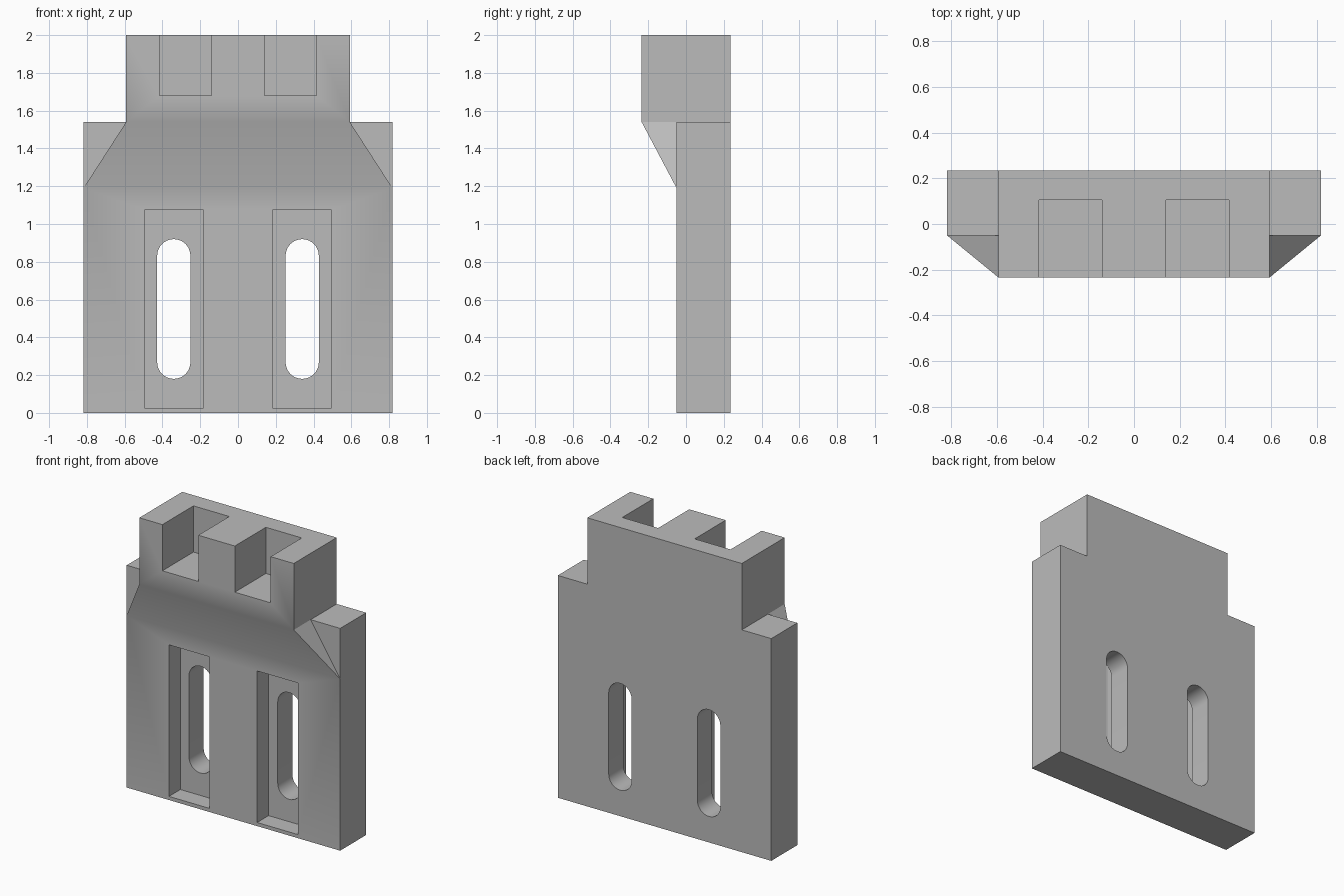
import bpy, bmesh, math

cube = bpy.data.objects.get("Cube")
if cube:
    bpy.data.objects.remove(cube, do_unlink=True)

# Main dimensions
W, H = 0.818, 0.592               # half widths of plate and head
BACK, FACE, NOSE = 0.235, -0.05, -0.235
RAMP, SHOULDER, TOP = 1.19, 1.54, 2.0

grey = bpy.data.materials.new("plain grey")
grey.use_nodes = True
colour = (0.5, 0.5, 0.5, 1)
grey.diffuse_color = colour
grey.node_tree.nodes["Principled BSDF"].inputs["Base Color"].default_value = colour


def mesh_object(name, bm):
    bmesh.ops.recalc_face_normals(bm, faces=bm.faces)
    mesh = bpy.data.meshes.new(name)
    bm.to_mesh(mesh)
    bm.free()
    mesh.materials.append(grey)
    obj = bpy.data.objects.new(name, mesh)
    bpy.context.collection.objects.link(obj)
    return obj


def prism(name, outline, y0, y1):
    """Extrude an (x, z) outline from y0 to y1."""
    bm = bmesh.new()
    face = bm.faces.new([bm.verts.new((x, y0, z)) for x, z in outline])
    grown = bmesh.ops.extrude_face_region(bm, geom=[face])["geom"]
    moved = [v for v in grown if isinstance(v, bmesh.types.BMVert)]
    bmesh.ops.translate(bm, verts=moved, vec=(0, y1 - y0, 0))
    return mesh_object(name, bm)


def rectangle(x0, x1, z0, z1):
    return [(x0, z0), (x1, z0), (x1, z1), (x0, z1)]


def stadium(x, r, z0, z1, steps=16):
    arc = [math.pi * i / steps for i in range(steps + 1)]
    return ([(x + r * math.cos(a), z1 - r + r * math.sin(a)) for a in arc]
            + [(x - r * math.cos(a), z0 + r - r * math.sin(a)) for a in arc])


# Body: plate, sloping ramp and projecting head in one shell
bm = bmesh.new()
points = {}


def face(*corners):
    for c in corners:
        if c not in points:
            points[c] = bm.verts.new(c)
    bm.faces.new([points[c] for c in corners])


def band(w0, y0, z0, w1, y1, z1):
    face((-w0, y0, z0), (w0, y0, z0), (w1, y1, z1), (-w1, y1, z1))


band(W, BACK, 0, W, FACE, 0)                    # underside
band(W, FACE, 0, W, FACE, RAMP)                 # front panel
band(W, FACE, RAMP, H, NOSE, SHOULDER)          # ramp
band(H, NOSE, SHOULDER, H, NOSE, TOP)           # head front
band(H, NOSE, TOP, H, BACK, TOP)                # head top
profile = [(W, 0), (W, SHOULDER), (H, SHOULDER), (H, TOP)]
face(*[(x, BACK, z) for x, z in profile],
     *[(-x, BACK, z) for x, z in reversed(profile)])
for s in (-1, 1):
    w, h = s * W, s * H
    low, corner = (w, FACE, RAMP), (h, FACE, SHOULDER)
    tip, outer = (h, NOSE, SHOULDER), (w, FACE, SHOULDER)
    face((w, FACE, 0), (w, BACK, 0), (w, BACK, SHOULDER), outer, low)
    face(outer, (w, BACK, SHOULDER), (h, BACK, SHOULDER), corner)
    face(tip, corner, (h, BACK, SHOULDER), (h, BACK, TOP), (h, NOSE, TOP))
    face(low, outer, corner)
    face(low, corner, tip)
body = mesh_object("mounting_plate", bm)

# Notches in the head, front pockets and through slots
cutters = []
for s, side in ((-1, "right"), (1, "left")):
    cutters += [
        prism(side + "_notch_cutter", rectangle(s * 0.14, s * 0.415, 1.68, 2.2), -0.5, 0.105),
        prism(side + "_pocket_cutter", rectangle(s * 0.182, s * 0.494, 0.025, 1.075), -0.4, 0.075),
        prism(side + "_slot_cutter", stadium(s * 0.34, 0.088, 0.18, 0.92), -0.45, 0.5),
    ]

bpy.context.view_layer.objects.active = body
for cutter in cutters:
    cutter.hide_render = True
    mod = body.modifiers.new(cutter.name, "BOOLEAN")
    mod.operation = "DIFFERENCE"
    mod.solver = "EXACT"
    mod.object = cutter
    bpy.ops.object.modifier_apply(modifier=mod.name)
for cutter in cutters:
    bpy.data.objects.remove(cutter, do_unlink=True)

# Soft shading across the shallow ramp edges, crisp corners elsewhere
bpy.ops.object.select_all(action="DESELECT")
body.select_set(True)
bpy.ops.object.shade_smooth_by_angle(angle=math.radians(30))
